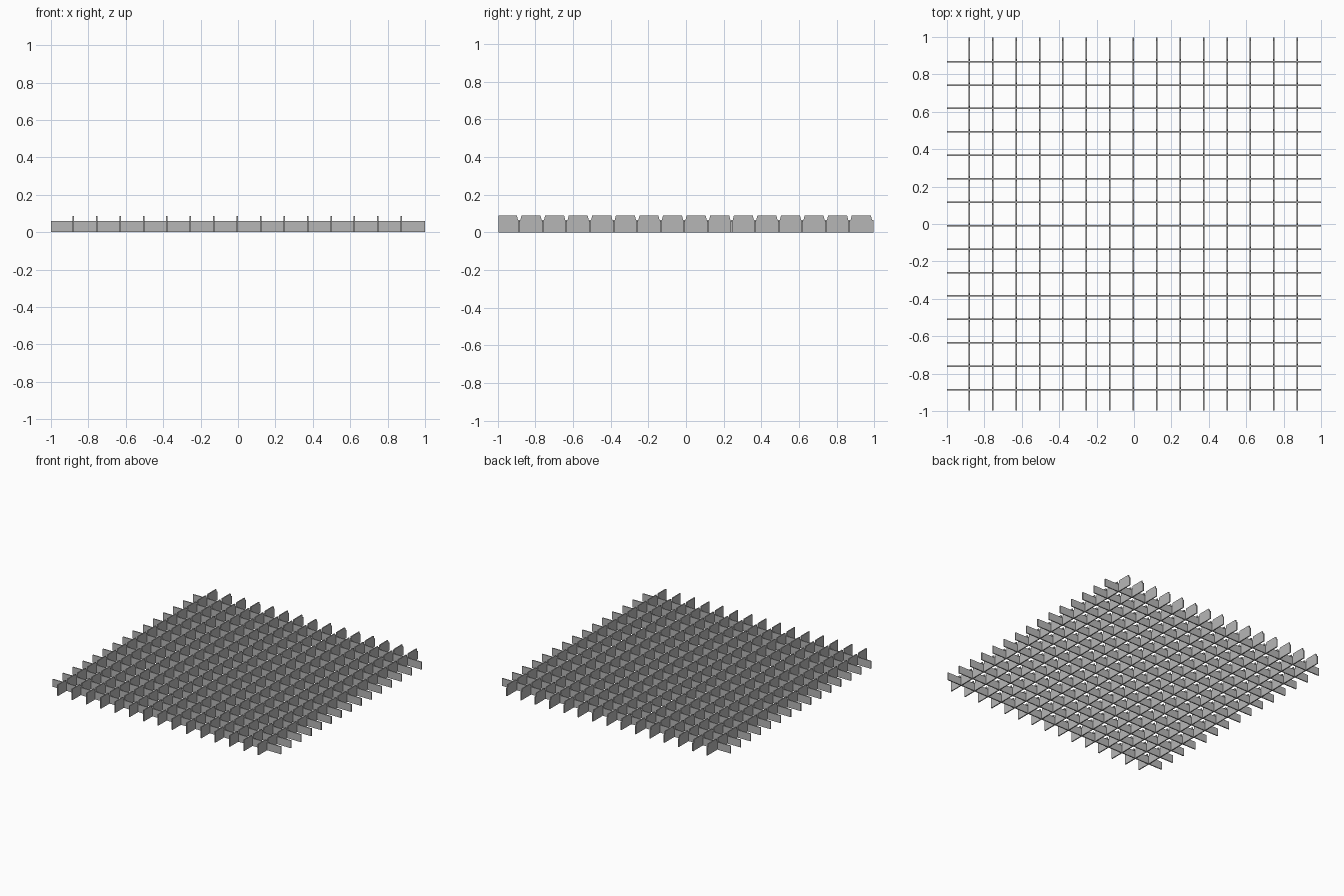
import bpy
import bmesh

# Remove the default cube
cube = bpy.data.objects.get("Cube")
if cube:
    bpy.data.objects.remove(cube, do_unlink=True)

COUNT = 15
STEP = 0.1253
FIRST_X, FIRST_Y = -0.881, -0.886
HALF_X, HALF_Y = 1.0, 0.996
THICK = 0.008
LOW, HIGH, NOTCH = 0.06, 0.088, 0.064

# One plain grey for every slat
grey = bpy.data.materials.new("grey")
grey.use_nodes = True
grey.diffuse_color = (0.47, 0.47, 0.47, 1)
grey.node_tree.nodes["Principled BSDF"].inputs["Base Color"].default_value = grey.diffuse_color


def slat(name, profile, axis, offset):
    """Extrude a (length, height) profile to a thin upright slat along x or y."""
    bm = bmesh.new()

    def place(u, z):
        side = offset - THICK / 2
        return (u, side, z) if axis == "x" else (side, u, z)

    face = bm.faces.new([bm.verts.new(place(u, z)) for u, z in profile])
    out = bmesh.ops.extrude_face_region(bm, geom=[face])
    moved = [v for v in out["geom"] if isinstance(v, bmesh.types.BMVert)]
    shift = (0, THICK, 0) if axis == "x" else (THICK, 0, 0)
    bmesh.ops.translate(bm, verts=moved, vec=shift)
    bmesh.ops.recalc_face_normals(bm, faces=bm.faces)
    mesh = bpy.data.meshes.new(name)
    bm.to_mesh(mesh)
    bm.free()
    mesh.materials.append(grey)
    obj = bpy.data.objects.new(name, mesh)
    bpy.context.collection.objects.link(obj)


# Low cross slats: plain strips
strip = [(-HALF_X, 0), (HALF_X, 0), (HALF_X, LOW), (-HALF_X, LOW)]

# Tall slats: flared notch over every cross slat, half a notch at the back end
top = [(-HALF_Y, HIGH)]
for i in range(COUNT):
    y = FIRST_Y + i * STEP
    top += [(y - 0.012, HIGH), (y - 0.006, NOTCH), (y + 0.006, NOTCH), (y + 0.012, HIGH)]
top += [(HALF_Y - 0.014, HIGH), (HALF_Y - 0.008, NOTCH), (HALF_Y, NOTCH)]
notched = [(HALF_Y, 0), (-HALF_Y, 0)] + top

for i in range(COUNT):
    slat(f"cross_slat_{i + 1}", strip, "x", FIRST_Y + i * STEP)
    slat(f"notched_slat_{i + 1}", notched, "y", FIRST_X + i * STEP)
